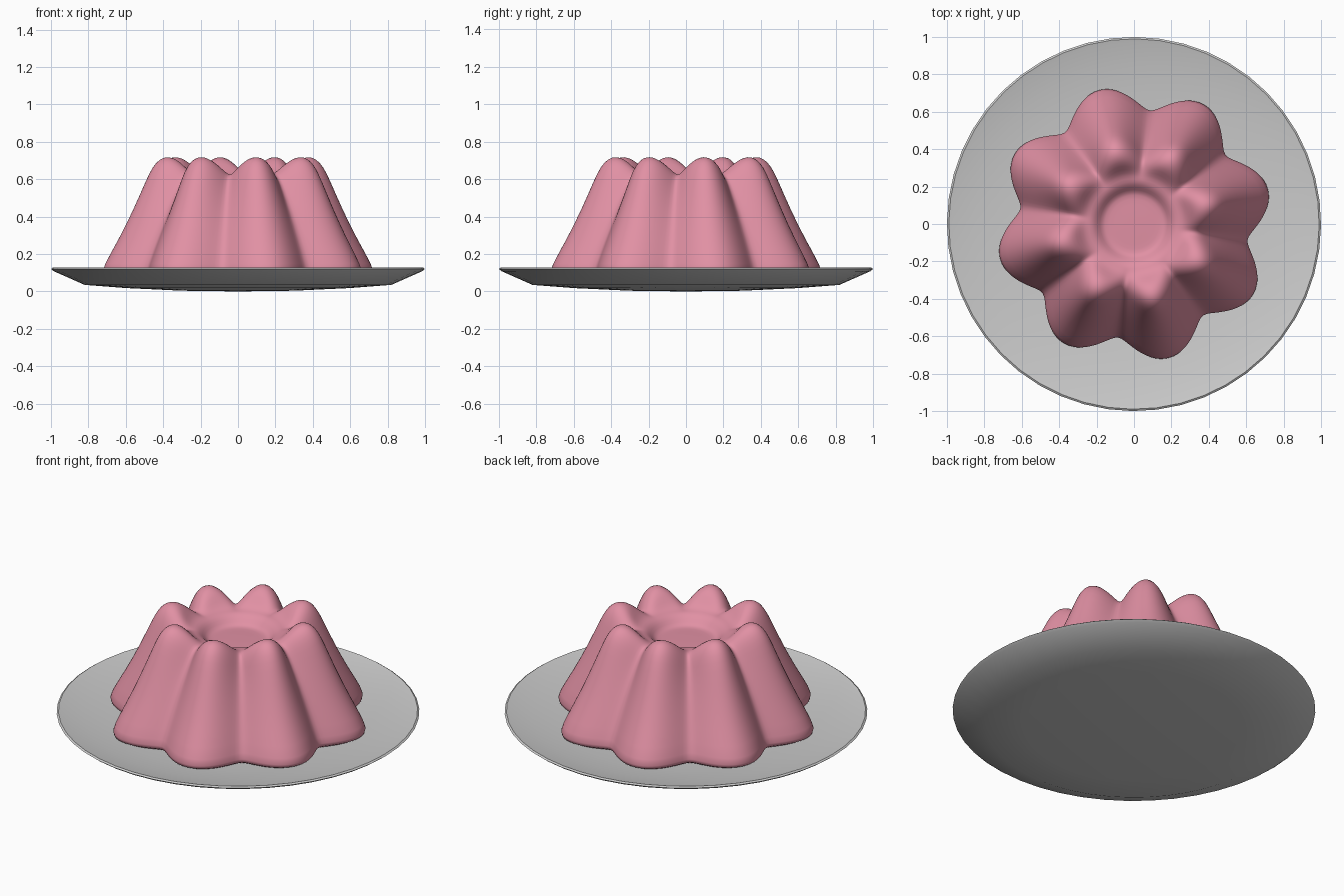
import bpy, bmesh, math

if "Cube" in bpy.data.objects:
    bpy.data.objects.remove(bpy.data.objects["Cube"])

LOBES = 8
PHASE = math.radians(14.5)


def ring_mesh(name, segs, rows, point, cap_first, cap_last):
    """Stack closed rings of verts given by point(row, angle); close ends with a pole."""
    bm = bmesh.new()
    rings = []
    for i in range(rows):
        rings.append([bm.verts.new(point(i, 2 * math.pi * j / segs + PHASE))
                      for j in range(segs)])
    for a, b in zip(rings, rings[1:]):
        for j in range(segs):
            k = (j + 1) % segs
            bm.faces.new((a[j], a[k], b[k], b[j]))
    for ring, z in ((rings[0], cap_first), (rings[-1], cap_last)):
        pole = bm.verts.new((0, 0, z))
        for j in range(segs):
            bm.faces.new((ring[j], ring[(j + 1) % segs], pole))
    bmesh.ops.recalc_face_normals(bm, faces=bm.faces)
    me = bpy.data.meshes.new(name)
    bm.to_mesh(me)
    bm.free()
    ob = bpy.data.objects.new(name, me)
    bpy.context.collection.objects.link(ob)
    bpy.ops.object.select_all(action='DESELECT')
    ob.select_set(True)
    bpy.context.view_layer.objects.active = ob
    return ob


# Plate: shallow dish, profile from underside out to the rim and back in
plate_profile = [(0.3, 0.004), (0.6, 0.018), (0.82, 0.035), (0.985, 0.108),
                 (1.0, 0.12), (0.99, 0.127), (0.97, 0.122), (0.85, 0.1),
                 (0.7, 0.082), (0.5, 0.068), (0.25, 0.06)]


def plate_point(i, a):
    r, z = plate_profile[i]
    return (r * math.cos(a), r * math.sin(a), z)


ring_mesh("plate", 48, len(plate_profile), plate_point, 0.0, 0.058)
bpy.ops.object.shade_smooth_by_angle(angle=math.radians(35))

# Pudding: blend a lobe-crest profile with a groove profile around the axis
crest = [(0.70, 0.072), (0.745, 0.095), (0.745, 0.13), (0.655, 0.28), (0.57, 0.45),
         (0.505, 0.60), (0.47, 0.67), (0.43, 0.712), (0.385, 0.724), (0.335, 0.705),
         (0.295, 0.655), (0.26, 0.622), (0.225, 0.618), (0.195, 0.595),
         (0.17, 0.563), (0.14, 0.56), (0.07, 0.562)]
groove = [(0.58, 0.072), (0.61, 0.095), (0.605, 0.13), (0.535, 0.28), (0.46, 0.43),
          (0.395, 0.54), (0.365, 0.585), (0.342, 0.608), (0.322, 0.618), (0.30, 0.621),
          (0.275, 0.62), (0.25, 0.618), (0.225, 0.616), (0.195, 0.595),
          (0.17, 0.563), (0.14, 0.56), (0.07, 0.562)]


def pudding_point(i, a):
    f = (0.5 + 0.5 * math.cos(LOBES * (a - PHASE))) ** 0.65
    r = groove[i][0] + (crest[i][0] - groove[i][0]) * f
    z = groove[i][1] + (crest[i][1] - groove[i][1]) * f
    return (r * math.cos(a), r * math.sin(a), z)


pudding = ring_mesh("pudding", 96, len(crest), pudding_point, 0.07, 0.562)
sub = pudding.modifiers.new("smooth", 'SUBSURF')
sub.levels = sub.render_levels = 1
bpy.ops.object.shade_smooth()

pink = bpy.data.materials.new("pink_jelly")
pink.diffuse_color = (0.75, 0.28, 0.37, 1)
pink.use_nodes = True
pink.node_tree.nodes["Principled BSDF"].inputs["Base Color"].default_value = pink.diffuse_color
pudding.data.materials.append(pink)
